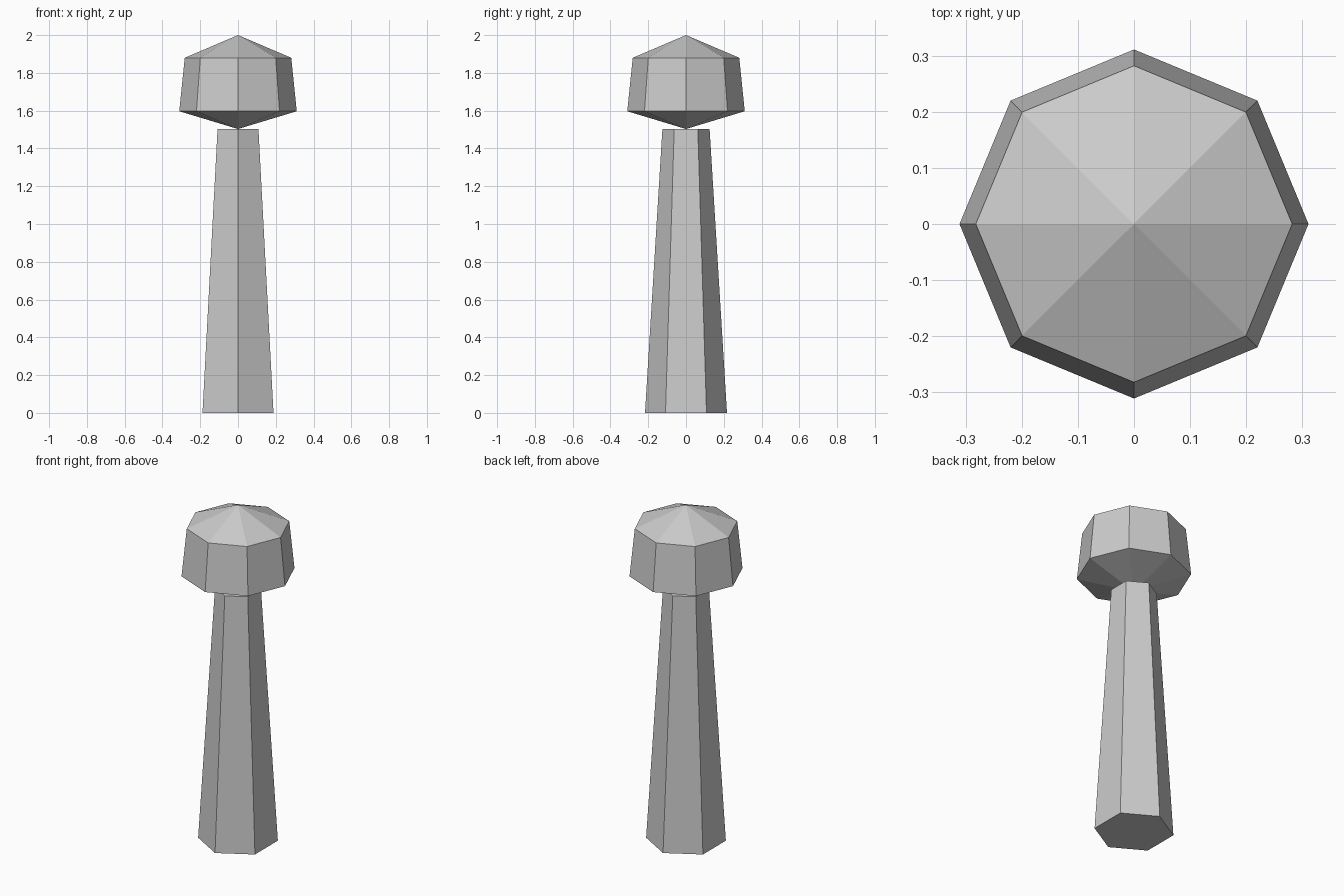
import bpy, bmesh
from math import cos, sin, pi

if "Cube" in bpy.data.objects:
    bpy.data.objects.remove(bpy.data.objects["Cube"])


def lathe(name, profile, sides, start=0.0):
    """Faceted solid from (radius, z) rings; radius 0 makes a point, open ends are capped."""
    bm = bmesh.new()
    rings = []
    for r, z in profile:
        if r == 0:
            rings.append([bm.verts.new((0, 0, z))] * sides)
        else:
            angles = [start + 2 * pi * i / sides for i in range(sides)]
            rings.append([bm.verts.new((r * cos(a), r * sin(a), z)) for a in angles])
    for low, high in zip(rings, rings[1:]):
        for i in range(sides):
            j = (i + 1) % sides
            bm.faces.new(dict.fromkeys((low[i], low[j], high[j], high[i])))
    for ring in (rings[0], rings[-1]):
        if ring[0] is not ring[1]:
            bm.faces.new(ring)
    bmesh.ops.recalc_face_normals(bm, faces=bm.faces)
    mesh = bpy.data.meshes.new(name)
    bm.to_mesh(mesh)
    bm.free()
    obj = bpy.data.objects.new(name, mesh)
    bpy.context.collection.objects.link(obj)
    return obj


# Tapered hexagonal shaft, corners facing front and back
lathe("shaft", [(0.217, 0), (0.125, 1.503)], 6, pi / 2)

# Eight-sided head with pointed top and underside
lathe("head", [(0, 1.503), (0.311, 1.597), (0.282, 1.88), (0, 2.0)], 8)
